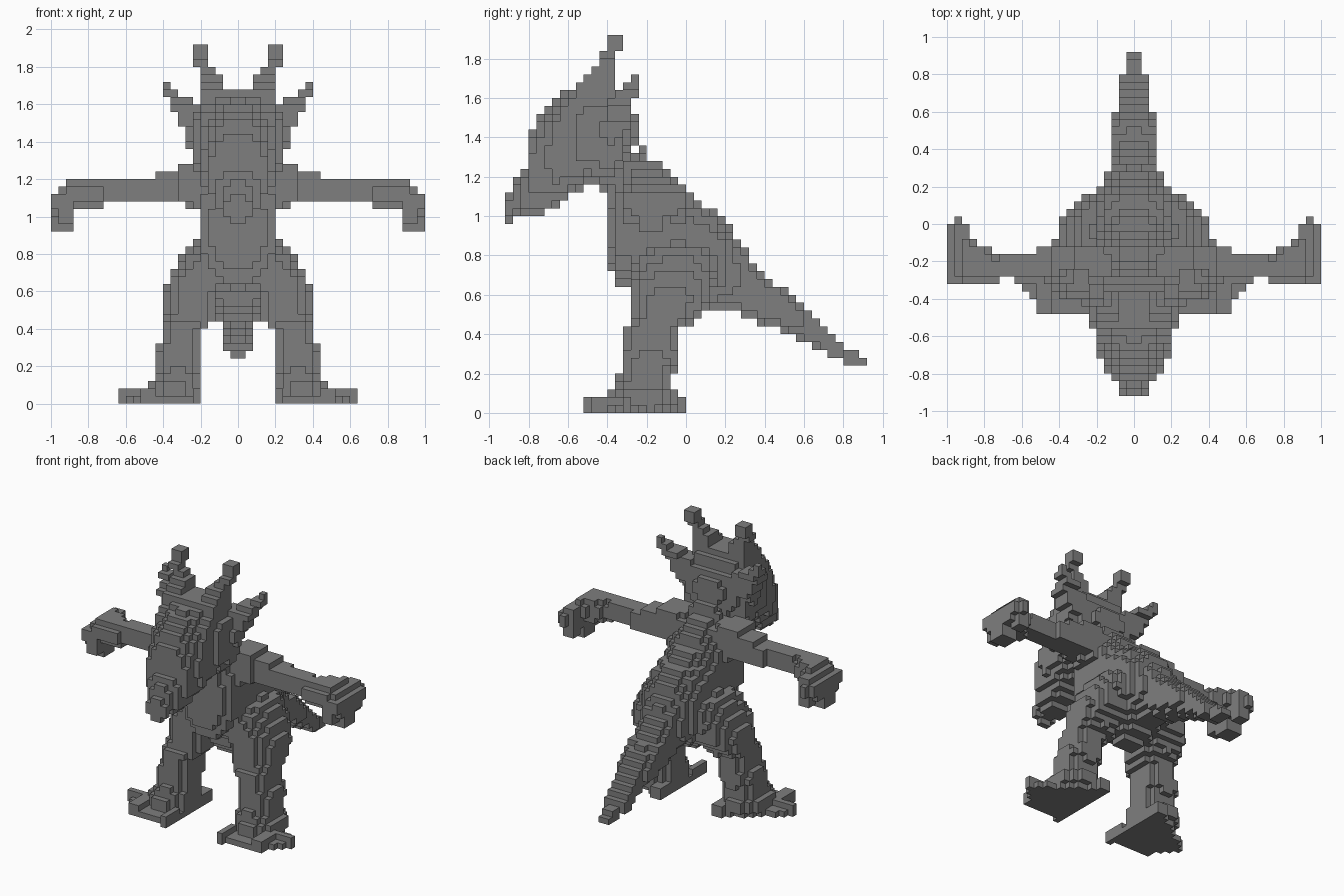
import bpy
import bmesh
from mathutils import Vector

VOXEL = 0.04
BOX, SQUARISH, ROUND = 12, 3, 2.2      # cross-section powers

cube = bpy.data.objects.get("Cube")
if cube:
    bpy.data.objects.remove(cube)

# Single dark stone colour
stone = bpy.data.materials.new("stone_grey")
stone.use_nodes = True
grey = (0.21, 0.21, 0.21, 1)
stone.diffuse_color = grey
shader = next(n for n in stone.node_tree.nodes if n.type == "BSDF_PRINCIPLED")
shader.inputs["Base Color"].default_value = grey


def section_at(rows, t):
    """Interpolate the cross-section bounds at position t, or None outside."""
    for low, high in zip(rows, rows[1:]):
        if low[0] <= t <= high[0]:
            f = (t - low[0]) / (high[0] - low[0])
            return [a + (b - a) * f for a, b in zip(low[1:], high[1:])]
    return None


def loft(axis, rows, power):
    """Cells on the +x side inside a superellipse loft along the axis.
    Rows are (position, min, max, min, max) in voxel units."""
    others = [i for i in range(3) if i != axis]
    cells = set()
    for step in range(-25, 50):
        section = section_at(rows, step + 0.5)
        if section is None:
            continue
        a0, a1, b0, b1 = section
        for a in range(-25, 50):
            u = abs(2 * (a + 0.5) - a0 - a1) / (a1 - a0)
            if u > 1:
                continue
            for b in range(-25, 50):
                v = abs(2 * (b + 0.5) - b0 - b1) / (b1 - b0)
                if v <= 1 and u ** power + v ** power <= 1:
                    cell = [0, 0, 0]
                    cell[axis], cell[others[0]], cell[others[1]] = step, a, b
                    if cell[0] >= 0:
                        cells.add(tuple(cell))
    return cells


def central(rows):
    """Turn (y, bottom, top, half width) rows into loft rows."""
    return [(y, -w, w, lo, hi) for y, lo, hi, w in rows]


def mirrored(cells):
    return {(-1 - x, y, z) for x, y, z in cells}


# Torso running into the tapering tail
torso = loft(1, central([
    (-9.5, 18, 29, 4), (-8.5, 16, 32, 5), (-5.5, 15, 34, 5.3),
    (-4.5, 13, 32.3, 5.5), (-2.5, 11, 31.3, 5.5), (-0.5, 11, 28.5, 5.6),
    (1.5, 12, 27, 5.6), (3.5, 13, 26, 5.4), (5.5, 13, 24, 4.4),
    (6.5, 12.5, 22, 3.6), (9.5, 11.4, 18, 3.2), (13.5, 10, 15, 3.1),
    (16.5, 8, 12.5, 2.2), (19.5, 6.5, 9, 2.1), (20.5, 6, 8.5, 1.2),
    (22.5, 6, 7, 1.2)]), ROUND)

# Head with a drooping snout
head = loft(1, central([
    (-22.5, 24, 28, 2), (-21.5, 25, 30, 2.1), (-20.5, 25, 31, 3.1),
    (-19.5, 25, 36, 4), (-18.5, 25, 38, 4.1), (-16.5, 26, 40, 5.1),
    (-14.5, 27.5, 41.2, 5.5), (-12.5, 29, 42, 6.2), (-9.5, 28, 42.2, 6.6),
    (-8.5, 29, 41.5, 6.2), (-7.5, 32, 39.5, 5), (-6.5, 34, 38, 3.5)]), ROUND)

# Two pairs of horns
upper_horn = loft(2, [
    (38.5, 2, 5, -16, -9), (39.5, 1.5, 5, -15, -9), (41.5, 1, 5, -14, -9),
    (42.5, 2, 5, -13, -9), (43.5, 2, 5, -12, -9), (44.5, 3, 5, -11, -9),
    (45.5, 4, 6, -11, -9), (46.5, 4, 6, -10, -8), (47.5, 4, 6, -10, -8)],
    SQUARISH)
lower_horn = loft(2, [
    (33.5, 3, 6, -12, -8), (34.5, 3, 6, -12, -8), (35.5, 4, 7, -11, -8),
    (36.5, 4, 7, -11, -7), (37.5, 4, 8, -10, -7), (38.5, 4, 8, -10, -7),
    (39.5, 4, 9, -10, -7), (40.5, 6, 9, -9, -6), (41.5, 8, 10, -8, -6),
    (42.5, 9, 10, -7, -6)], SQUARISH)

# Arm stretched sideways
arm = loft(0, [
    (0.5, -7, -4, 27, 31), (5.5, -8, -3, 26, 32), (7.5, -8, -3, 27, 32),
    (8.5, -7, -3, 27, 31), (10.5, -7, -3, 27, 31), (11.5, -7, -3, 27, 30),
    (12.5, -7, -3, 27, 30), (13.5, -7, -4, 27, 30), (17.5, -7, -4, 27, 30)],
    BOX)

# Hooked hand with three claws
hand = loft(0, [
    (18.5, -8, -4, 26, 30), (19.5, -8, -3, 26, 30), (21.5, -8, -2, 26, 30),
    (22.5, -8, -1, 25, 30), (23.5, -8, 0, 25, 29), (24.5, -8, 0, 25, 28)],
    ROUND)
for front, back, side, bottom in ((-8, -6, 24, 24.5), (-6, -3, 25, 23.5),
                                  (-2, 0, 24, 24.5)):
    hand |= loft(2, [(bottom, 22, side, front, back),
                     (27.5, 22, 25, front, back)], BOX)
hand |= loft(1, [(-1.5, 22, 24, 26, 29), (-0.5, 22, 24, 26, 29),
                 (0.5, 23, 24, 26, 28)], BOX)

# Leg from ankle to thigh
leg = loft(2, [
    (1.5, 5, 12, -10, -1), (2.5, 5, 12, -10, -1), (3.5, 5, 11, -9, -2),
    (6.5, 5, 11, -8, -1), (9.5, 5, 10, -8, -1), (10.5, 4, 10, -8, -0.5),
    (11.5, 3, 10, -7, 0.5), (12.5, 2.5, 10, -7, 1.5), (14.5, 2, 10, -7, 3),
    (16.5, 1, 9.4, -7.2, 3.6), (18.5, 1, 8.2, -7, 4), (20.5, 0, 7.1, -6, 4)],
    2.4)

# Three-cornered foot: a thin sole with a raised toe on each corner
foot = loft(1, [
    (-12.5, 5, 6, 0, 1), (-11.5, 5, 13, 0, 1), (-10.5, 5, 13, 0, 1),
    (-9.5, 5, 14, 0, 1), (-7.5, 5, 16, 0, 1), (-6.5, 5, 15, 0, 1),
    (-3.5, 5, 11, 0, 1), (-0.5, 5, 7, 0, 1)], BOX)
for x0, x1, y0, y1 in ((5, 6, -13, -9), (11, 13, -12, -8),
                       (11, 16, -8, -7), (5, 7, -3, 0)):
    foot |= loft(2, [(0, x0, x1, y0, y1), (2, x0, x1, y0, y1)], BOX)

parts = {"torso_and_tail": torso | mirrored(torso),
         "head": head | mirrored(head)}
pairs = {"upper_horn": upper_horn, "lower_horn": lower_horn, "arm": arm,
         "hand": hand, "leg": leg, "foot": foot}
for name, cells in pairs.items():
    parts["left_" + name] = cells
    parts["right_" + name] = mirrored(cells)

solid = set().union(*parts.values())


def build(name, cells):
    """Make one object from the outward faces of its cells."""
    bm = bmesh.new()
    corners = {}

    def corner(point):
        key = tuple(round(c) for c in point)
        if key not in corners:
            corners[key] = bm.verts.new(Vector(key) * VOXEL)
        return corners[key]

    for cell in sorted(cells):
        middle = Vector(cell) + Vector((0.5, 0.5, 0.5))
        for axis in range(3):
            for sign in (-1, 1):
                normal = Vector((0, 0, 0))
                normal[axis] = sign
                beside = tuple(int(c + n) for c, n in zip(cell, normal))
                if beside in solid:
                    continue
                across = Vector((0, 0, 0))
                across[(axis + 1) % 3] = 1
                along = normal.cross(across)
                ring = (-across - along, across - along,
                        across + along, along - across)
                bm.faces.new([corner(middle + (normal + r) / 2) for r in ring])
    mesh = bpy.data.meshes.new(name)
    bm.to_mesh(mesh)
    bm.free()
    mesh.materials.append(stone)
    bpy.context.collection.objects.link(bpy.data.objects.new(name, mesh))


# Each cell belongs to the first part that claims it
claimed = set()
for name, cells in parts.items():
    build(name, cells - claimed)
    claimed |= cells
